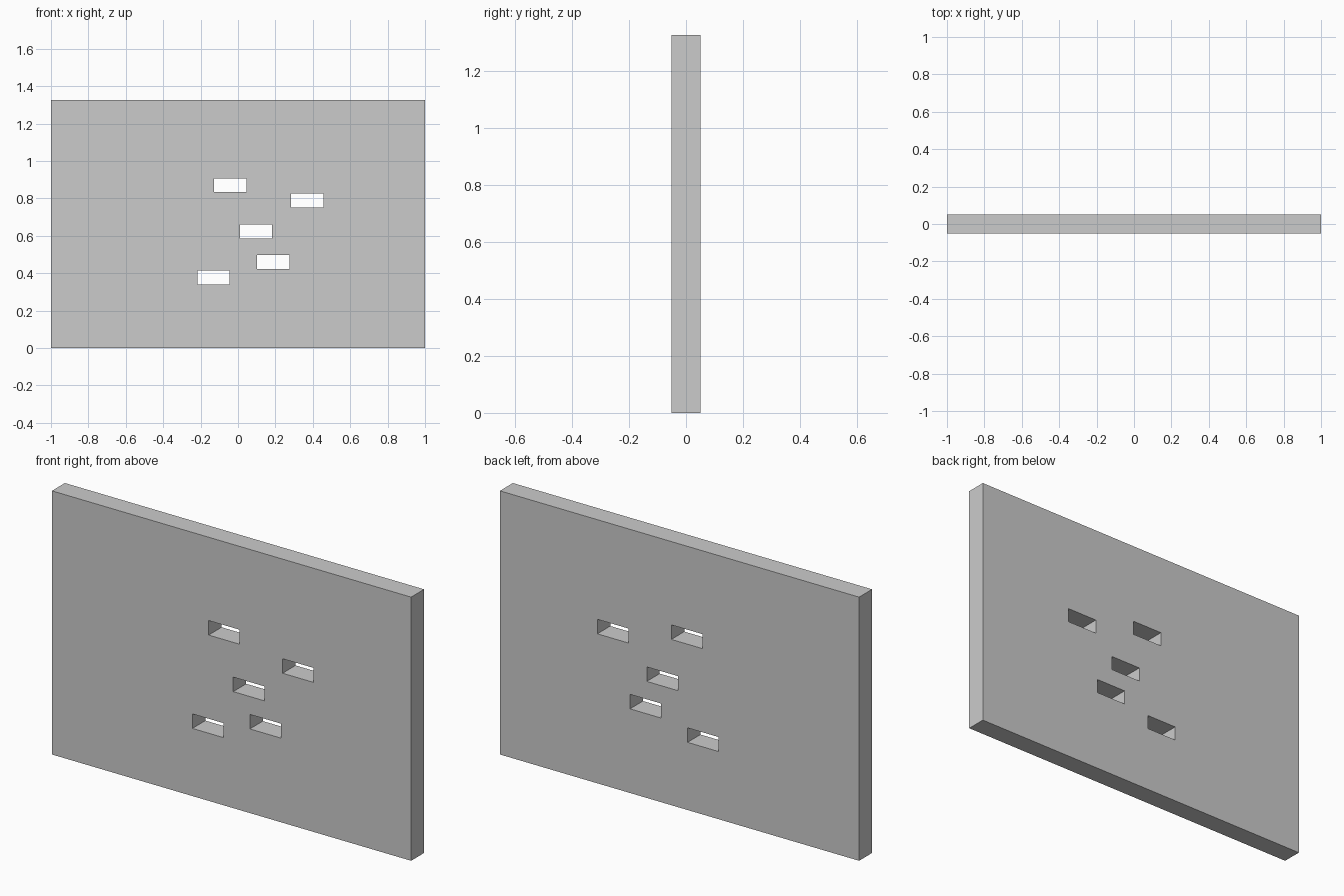
import bpy

if "Cube" in bpy.data.objects:
    bpy.data.objects.remove(bpy.data.objects["Cube"])

WIDTH, DEPTH, HEIGHT = 2.0, 0.103, 1.327
SLOT_W, SLOT_H = 0.173, 0.073
# slot centres (x, z)
SLOTS = [(-0.041, 0.871), (0.371, 0.789), (0.096, 0.623),
         (0.189, 0.460), (-0.131, 0.377)]


def box(name, centre, size):
    bpy.ops.mesh.primitive_cube_add(size=1, location=centre)
    ob = bpy.context.object
    ob.name = name
    ob.scale = size
    bpy.ops.object.transform_apply(location=False, rotation=False, scale=True)
    return ob


# upright wall panel
panel = box("wall_panel", (0, 0, HEIGHT / 2), (WIDTH, DEPTH, HEIGHT))

# rectangular through slots
for i, (x, z) in enumerate(SLOTS):
    cutter = box(f"slot_cutter_{i + 1}", (x, 0, z), (SLOT_W, DEPTH * 3, SLOT_H))
    mod = panel.modifiers.new(f"slot_{i + 1}", 'BOOLEAN')
    mod.operation = 'DIFFERENCE'
    mod.solver = 'EXACT'
    mod.object = cutter
    bpy.context.view_layer.objects.active = panel
    bpy.ops.object.modifier_apply(modifier=mod.name)
    bpy.data.objects.remove(cutter, do_unlink=True)
